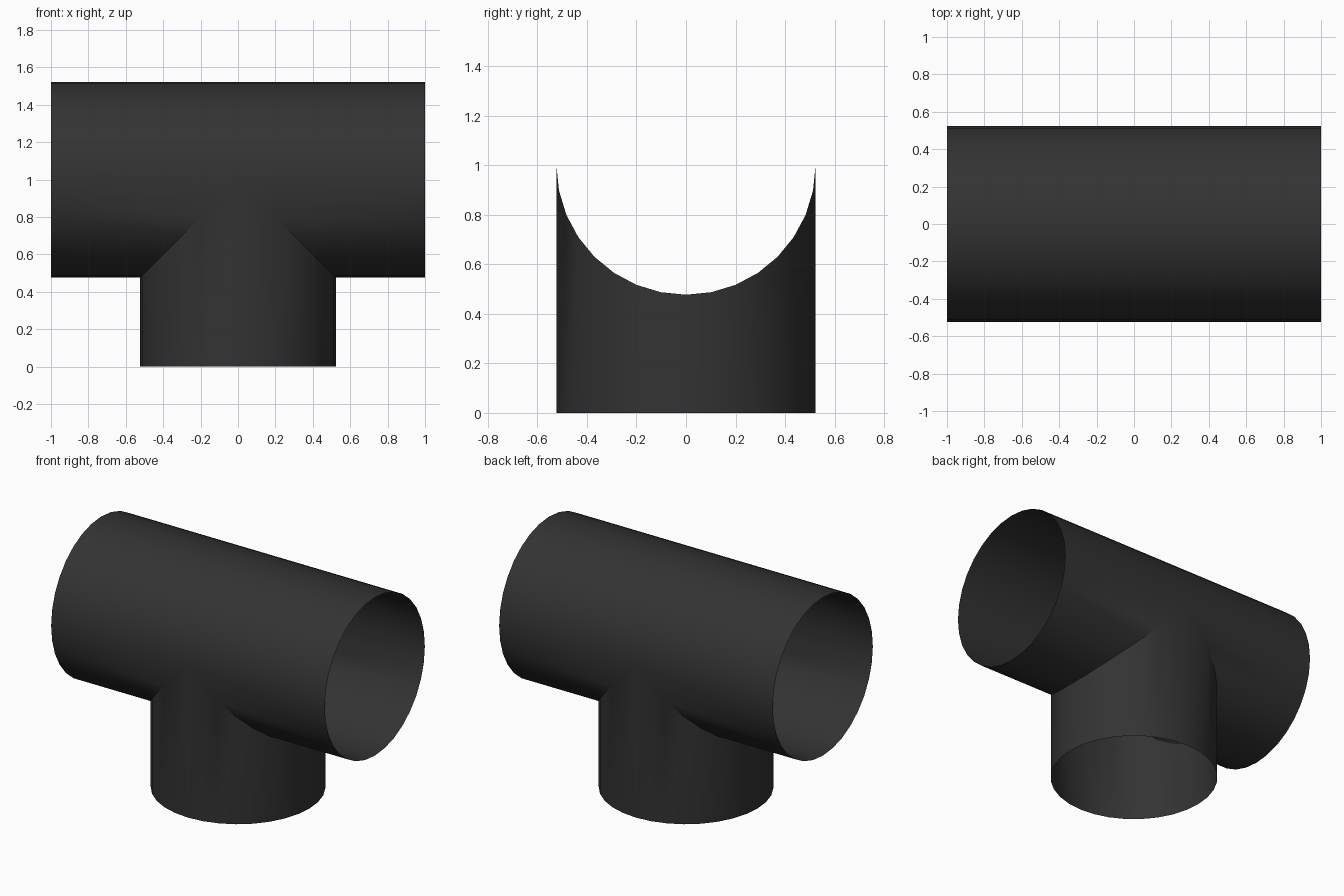
import bpy, bmesh, math

if "Cube" in bpy.data.objects:
    bpy.data.objects.remove(bpy.data.objects["Cube"])

R = 0.523       # pipe radius
AXIS_Z = 1.0    # height of the horizontal pipe axis
HALF = 1.0      # half length of the horizontal pipe
N = 32          # sides

mat = bpy.data.materials.new("charcoal black")
mat.diffuse_color = (0.033, 0.033, 0.033, 1)
mat.use_nodes = True
mat.node_tree.nodes["Principled BSDF"].inputs["Base Color"].default_value = mat.diffuse_color

bm = bmesh.new()


def quad(*points):
    bm.faces.new([bm.verts.new(p) for p in points])


def run_point(t, x):
    """Point on the horizontal pipe, angle t measured from the bottom."""
    return (x, R * math.sin(t), AXIS_Z - R * math.cos(t))


def seam_x(t):
    """Where the horizontal pipe meets the branch (zero on the upper half)."""
    return R * max(0.0, math.cos(t))


def branch_top(p):
    return (R * math.cos(p), R * math.sin(p), AXIS_Z - R * abs(math.cos(p)))


def branch_bottom(p):
    return (R * math.cos(p), R * math.sin(p), 0.0)


for i in range(N):
    a, b = math.tau * i / N, math.tau * (i + 1) / N
    # horizontal pipe, right and left halves, open where the branch joins
    quad(run_point(a, seam_x(a)), run_point(b, seam_x(b)),
         run_point(b, HALF), run_point(a, HALF))
    quad(run_point(a, -HALF), run_point(b, -HALF),
         run_point(b, -seam_x(b)), run_point(a, -seam_x(a)))
    # vertical branch, cut to the saddle-shaped seam
    quad(branch_bottom(a), branch_bottom(b), branch_top(b), branch_top(a))

bmesh.ops.remove_doubles(bm, verts=bm.verts, dist=1e-4)

mesh = bpy.data.meshes.new("tee_pipe")
bm.to_mesh(mesh)
bm.free()
mesh.materials.append(mat)
pipe = bpy.data.objects.new("tee_pipe", mesh)
bpy.context.collection.objects.link(pipe)

# smooth pipe walls, sharp seam
bpy.context.view_layer.objects.active = pipe
pipe.select_set(True)
bpy.ops.object.shade_smooth_by_angle(angle=math.radians(30))
